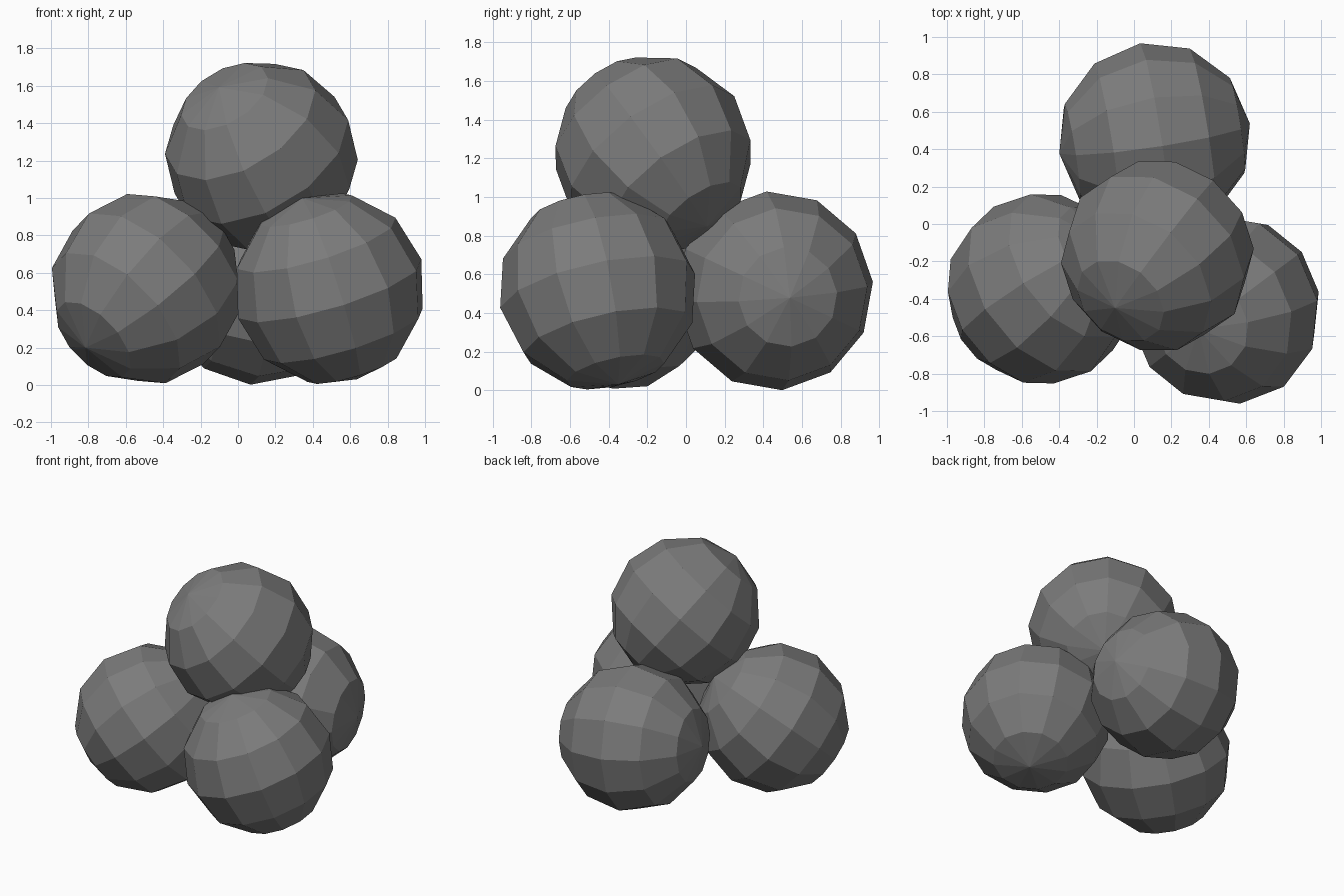
import bpy, bmesh
from mathutils import Vector, Matrix

if "Cube" in bpy.data.objects:
    bpy.data.objects.remove(bpy.data.objects["Cube"])

RADIUS = 0.517

# Dark grey iron
iron = bpy.data.materials.new("dark_iron")
iron.diffuse_color = (0.2, 0.2, 0.2, 1)
iron.use_nodes = True
iron.node_tree.nodes["Principled BSDF"].inputs["Base Color"].default_value = iron.diffuse_color


def ball(name, centre, axis, ref):
    """Flat-shaded 12 x 6 sphere; poles lie along axis, one meridian faces ref."""
    z = Vector(axis).normalized()
    x = Vector(ref)
    x = (x - z * x.dot(z)).normalized()
    y = z.cross(x)
    rot = Matrix((x, y, z)).transposed().to_4x4()
    bm = bmesh.new()
    bmesh.ops.create_uvsphere(bm, u_segments=12, v_segments=6, radius=RADIUS,
                              matrix=Matrix.Translation(centre) @ rot)
    mesh = bpy.data.meshes.new(name)
    bm.to_mesh(mesh)
    bm.free()
    mesh.materials.append(iron)
    obj = bpy.data.objects.new(name, mesh)
    bpy.context.collection.objects.link(obj)
    return obj


# Three balls on the ground
ball("left_ball", (-0.49, -0.347, 0.515), (0.63, 0.48, 0.61), (-0.21, 0.05, 0.975))
ball("right_ball", (0.49, -0.457, 0.515), (-0.282, -0.206, 0.938), (0.995, 0.10, 0.3))
ball("back_ball", (0.11, 0.457, 0.515), (0.985, 0.155, -0.07), (0.083, -0.078, 0.997))

# One ball resting on top
ball("top_ball", (0.125, -0.17, 1.22), (-0.44, -0.54, 0.72), (0.99, 0.08, -0.04))
